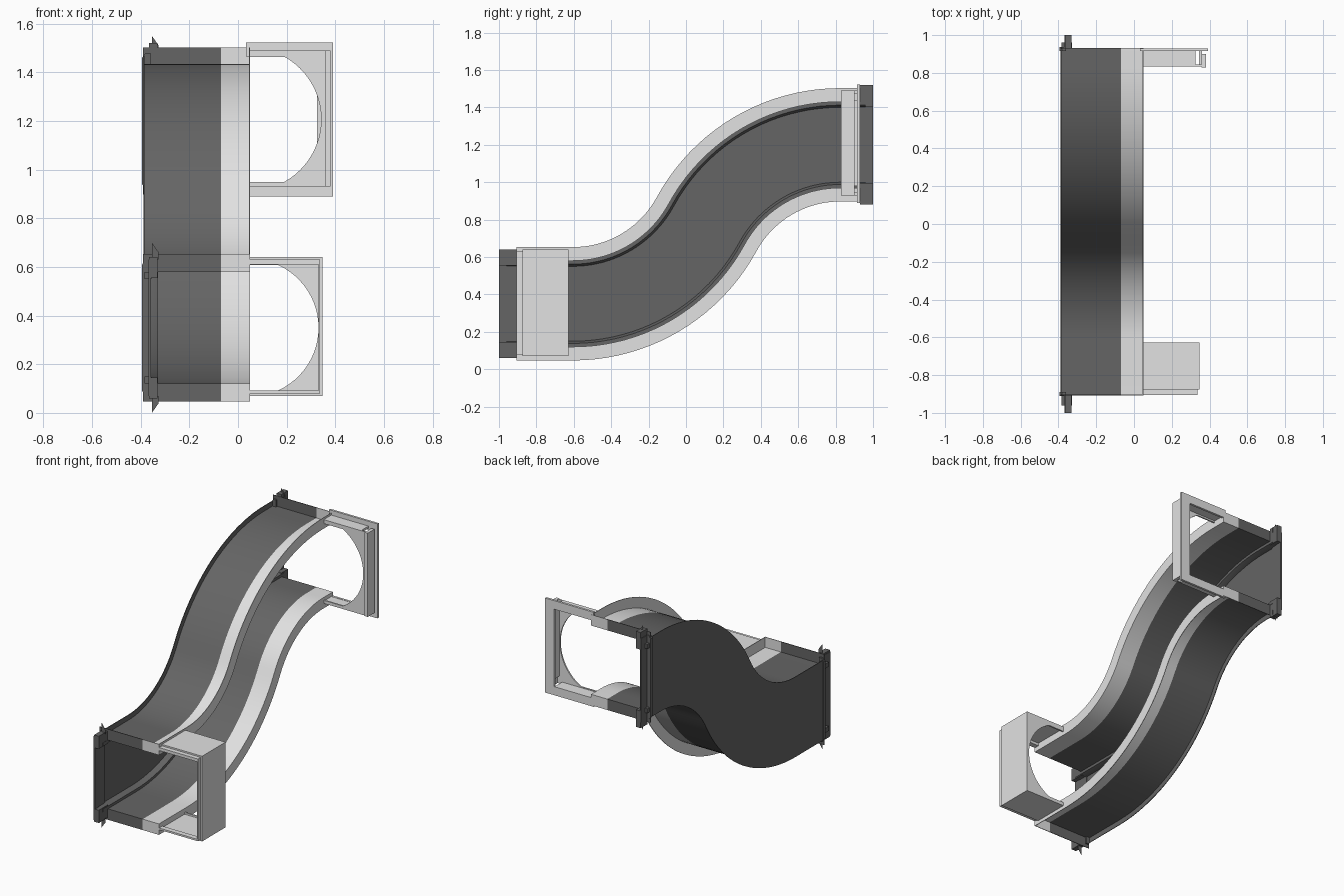
import bpy, bmesh, math

if "Cube" in bpy.data.objects:
    bpy.data.objects.remove(bpy.data.objects["Cube"], do_unlink=True)


def material(name, value):
    m = bpy.data.materials.new(name)
    m.use_nodes = True
    color = (value, value, value, 1)
    m.diffuse_color = color
    m.node_tree.nodes["Principled BSDF"].inputs["Base Color"].default_value = color
    return m


DARK = material("dark grey", 0.13)
LIGHT = material("light grey", 0.76)
SPLIT = -0.07            # x where dark turns to light
LOW, HIGH = 0.35, 1.2    # centre heights of the two ends
FRONT, BACK = -0.905, 0.93
EDGE = 0.303             # half height of the passage


def path(start, end, steps=20):
    """S-bend centre line as (y, z, slope angle)."""
    y0, y1 = -0.605, 0.825
    rise = HIGH - LOW
    bend = 2 * math.atan(rise / (y1 - y0))
    r = rise / 2 / (1 - math.cos(bend))
    pts = [(start, LOW, 0)]
    for i in range(steps + 1):
        a = bend * i / steps
        pts.append((y0 + r * math.sin(a), LOW + r * (1 - math.cos(a)), a))
    for i in range(steps - 1, -1, -1):
        a = bend * i / steps
        pts.append((y1 - r * math.sin(a), HIGH - r * (1 - math.cos(a)), a))
    return pts + [(end, HIGH, 0)]


def finish(name, bm):
    bmesh.ops.recalc_face_normals(bm, faces=bm.faces)
    me = bpy.data.meshes.new(name)
    me.materials.append(DARK)
    me.materials.append(LIGHT)
    for f in bm.faces:
        f.material_index = int(f.calc_center_median().x > SPLIT)
    bm.to_mesh(me)
    bm.free()
    ob = bpy.data.objects.new(name, me)
    bpy.context.collection.objects.link(ob)
    bpy.ops.object.select_all(action="DESELECT")
    ob.select_set(True)
    bpy.context.view_layer.objects.active = ob
    bpy.ops.object.shade_smooth_by_angle(angle=math.radians(30))


def sweep(name, profile, start, end):
    """Carry a closed (x, offset) profile along the S-bend."""
    bm = bmesh.new()
    rings = [[bm.verts.new((x, y - n * math.sin(a), z + n * math.cos(a))) for x, n in profile]
             for y, z, a in path(start, end)]
    count = len(profile)
    for a, b in zip(rings, rings[1:]):
        for i in range(count):
            j = (i + 1) % count
            bm.faces.new((a[i], a[j], b[j], b[i]))
    bm.faces.new(rings[0])
    bm.faces.new(rings[-1])
    finish(name, bm)


def prism(name, outline, y0, y1):
    """Extrude an (x, z) outline along y; a flat sheet if y0 equals y1."""
    bm = bmesh.new()
    face = bm.faces.new([bm.verts.new((x, y0, z)) for x, z in outline])
    if y1 != y0:
        new = bmesh.ops.extrude_face_region(bm, geom=[face])["geom"]
        bmesh.ops.translate(bm, vec=(0, y1 - y0, 0),
                            verts=[v for v in new if isinstance(v, bmesh.types.BMVert)])
    finish(name, bm)


def box(name, x0, x1, y0, y1, z0, z1):
    prism(name, [(x0, z0), (x1, z0), (x1, z1), (x0, z1)], y0, y1)


def round_plate(name, x0, x1, z0, z1, zc, r, y0, y1):
    """Plate with a half-round opening on its inner side."""
    cx, half = 0.048, 0.257
    lim = math.asin(half / r)
    arc = [(cx + r * math.cos(lim * i / 12), zc + r * math.sin(lim * i / 12))
           for i in range(12, -13, -1)]
    prism(name, [(x0, z0), (x1, z0), (x1, z1), (x0, z1), (x0, zc + half)] + arc
          + [(x0, zc - half)], y0, y1)


# Floor and ceiling: open channels with side lips and end caps
for name, s in (("ceiling", 1), ("floor", -1)):
    outline = [(-0.389, 0.268), (-0.389, 0.23), (SPLIT, 0.23), (0.05, 0.23), (0.05, EDGE),
               (0.046, EDGE), (0.046, 0.234), (SPLIT, 0.234), (-0.385, 0.234), (-0.385, 0.268)]
    sweep(name + "_channel", [(x, n * s) for x, n in outline], FRONT, BACK)
    # Rail where the channel meets the wall
    rail = [(-0.385, 0.23), (-0.385, 0.2), (-0.365, 0.2), (-0.328, 0.212), (-0.328, 0.23)]
    sweep(name + "_rail", [(x, n * s) for x, n in rail], -0.96, 0.96)
    for end, y, zc, out in (("front", FRONT, LOW, -1), ("back", BACK, HIGH, 1)):
        za, zb = sorted((zc + 0.23 * s, zc + EDGE * s))
        for shade, xa, xb in (("dark", -0.39, SPLIT), ("light", SPLIT, 0.05)):
            box(f"{name}_{end}_{shade}_cap", xa, xb, y - 0.002, y + 0.002, za, zb)
        # Connector tab and thin pointed fin
        ya, yb = sorted((y, out))
        tip = 0.29 if end == "front" else 0.32
        za, zb = sorted((zc + 0.205 * s, zc + tip * s))
        box(f"{name}_{end}_tab", -0.365, -0.33, ya, yb, za, zb)
        prism(f"{name}_{end}_fin", [(-0.354, zc + 0.28 * s), (-0.354, zc + 0.35 * s),
                                    (-0.326, zc + 0.31 * s), (-0.326, zc + 0.28 * s)],
              y + out * 0.03, y + out * 0.03)

# Side wall, with a plate carrying on past each end and a chamfered outer edge
sweep("side_wall", [(-0.389, -0.232), (-0.365, -0.232), (-0.365, 0.232), (-0.389, 0.232)],
      FRONT, BACK)
for end, y, zc, out in (("front", FRONT, LOW, -1), ("back", BACK, HIGH, 1)):
    ya, yb = sorted((y, out))
    box(end + "_wall_plate", -0.368, -0.358, ya, yb, zc - 0.28, zc + 0.28)
    prism(end + "_wall_edge", [(-0.394, zc - 0.26), (-0.38, zc - 0.28), (-0.36, zc - 0.28),
                               (-0.36, zc + 0.28), (-0.38, zc + 0.28), (-0.394, zc + 0.26)],
          y + out * 0.006, y - out * 0.015)

# Lower end: deep box open at the front with a round-cut back plate
round_plate("lower_round_plate", 0.05, 0.34, 0.075, 0.635, LOW, 0.283, -0.637, -0.627)
box("lower_box_side", 0.335, 0.347, -0.875, -0.627, 0.07, 0.64)
box("lower_box_top", 0.05, 0.347, -0.875, -0.627, 0.628, 0.64)
box("lower_box_bottom", 0.05, 0.347, -0.875, -0.627, 0.07, 0.082)
prism("lower_box_rim", [(0.05, 0.08), (0.337, 0.08), (0.337, 0.63), (0.05, 0.63),
                        (0.05, 0.61), (0.33, 0.61), (0.33, 0.092), (0.05, 0.092)],
      FRONT, -0.87)

# Upper end: square back frame, shallow shell and round-cut front plate
prism("upper_back_frame", [(0.032, 0.89), (0.391, 0.89), (0.391, 1.522), (0.032, 1.522),
                           (0.032, 1.465), (0.325, 1.465), (0.325, 0.947), (0.032, 0.947)],
      0.915, 0.93)
round_plate("upper_round_plate", 0.05, 0.365, 0.93, 1.49, 1.207, 0.294, 0.835, 0.845)
box("upper_shell_side", 0.358, 0.38, 0.828, 0.9, 0.93, 1.49)
box("upper_shell_top", 0.05, 0.325, 0.84, 0.92, 1.475, 1.49)
box("upper_shell_bottom", 0.05, 0.325, 0.84, 0.92, 0.93, 0.945)
box("upper_shell_link", 0.345, 0.36, 0.84, 0.92, 0.98, 1.44)
